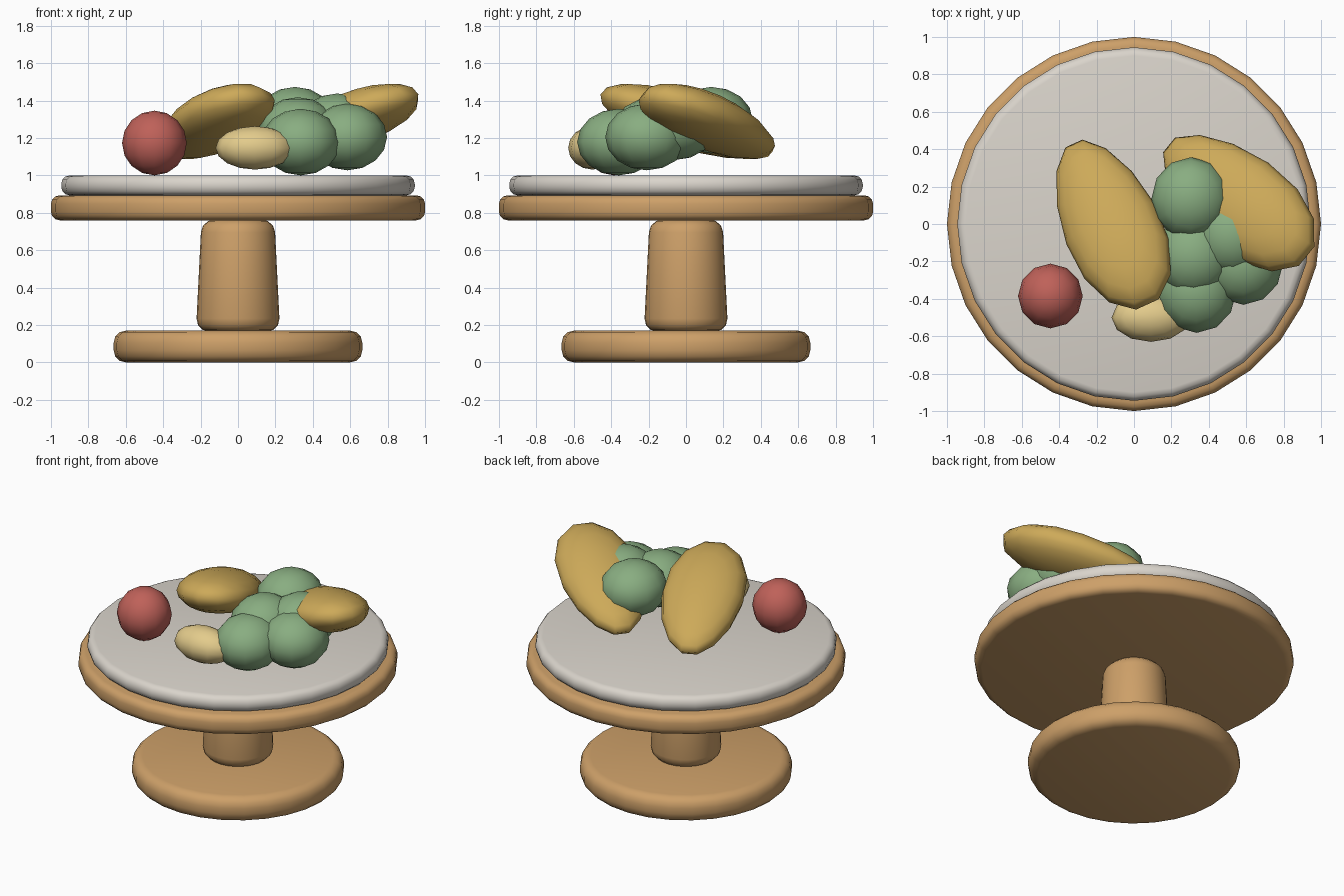
import bpy
from math import radians

if "Cube" in bpy.data.objects:
    bpy.data.objects.remove(bpy.data.objects["Cube"])


def material(name, rgb):
    m = bpy.data.materials.new(name)
    m.diffuse_color = (*rgb, 1)
    m.use_nodes = True
    m.node_tree.nodes["Principled BSDF"].inputs["Base Color"].default_value = m.diffuse_color
    return m


WOOD = material("wood", (0.61, 0.35, 0.14))
PLATE = material("plate_glaze", (0.70, 0.66, 0.60))
RED = material("red_skin", (0.52, 0.12, 0.10))
GREEN = material("green_skin", (0.25, 0.42, 0.22))
GOLD = material("golden_skin", (0.61, 0.40, 0.10))
CREAM = material("cream_skin", (0.77, 0.60, 0.26))


def finish(ob, name, mat, angle=40):
    ob.name = name
    ob.data.materials.append(mat)
    bpy.ops.object.shade_smooth_by_angle(angle=radians(angle))
    return ob


def turned(name, mat, z0, z1, r0, r1, bevel):
    """Lathe-turned piece with rounded rims."""
    bpy.ops.mesh.primitive_cone_add(vertices=28, radius1=r0, radius2=r1,
                                    depth=z1 - z0, location=(0, 0, (z0 + z1) / 2))
    ob = bpy.context.object
    mod = ob.modifiers.new("rounded_rim", 'BEVEL')
    mod.width, mod.segments = bevel, 3
    mod.limit_method, mod.angle_limit = 'ANGLE', radians(40)
    bpy.ops.object.modifier_apply(modifier=mod.name)
    return finish(ob, name, mat)


def fruit(name, mat, centre, semi, rot=(0, 0, 0), taper=0.0, segments=12, rings=8):
    """Ellipsoid, optionally egg-shaped along its local x axis."""
    bpy.ops.mesh.primitive_uv_sphere_add(segments=segments, ring_count=rings, radius=1,
                                         location=centre,
                                         rotation=[radians(a) for a in rot])
    ob = bpy.context.object
    for v in ob.data.vertices:
        k = 1 + taper * v.co.x
        v.co = (v.co.x * semi[0], v.co.y * semi[1] * k, v.co.z * semi[2] * k)
    return finish(ob, name, mat, 80)


# Stand and plate
turned("stand_foot", WOOD, 0.0, 0.17, 0.665, 0.665, 0.065)
turned("stand_column", WOOD, 0.165, 0.765, 0.225, 0.195, 0.07)
turned("stand_top", WOOD, 0.76, 0.893, 1.0, 1.0, 0.045)
turned("plate", PLATE, 0.893, 1.0, 0.945, 0.945, 0.045)

# Round red fruit and small cream fruit
fruit("red_fruit", RED, (-0.447, -0.385, 1.173), (0.173, 0.173, 0.173))
fruit("cream_fruit", CREAM, (0.09, -0.5, 1.147), (0.21, 0.13, 0.116))

# Two leaning egg-shaped fruits
for side, centre, heading in (("left", (-0.125, 0.0, 1.28), -65.5),
                              ("right", (0.555, 0.125, 1.28), -39)):
    fruit("golden_fruit_" + side, GOLD, centre, (0.51, 0.26, 0.135),
          (0, -18, heading), 0.14, 14, 10)

# Bunch of green fruit
bunch = [(0.305, 0.135, 1.295), (0.32, -0.17, 1.24), (0.53, -0.06, 1.26),
         (0.585, -0.21, 1.205), (0.335, -0.36, 1.178)]
for i, c in enumerate(bunch):
    fruit(f"green_fruit_{i + 1}", GREEN, c, (0.212, 0.222, 0.178))
